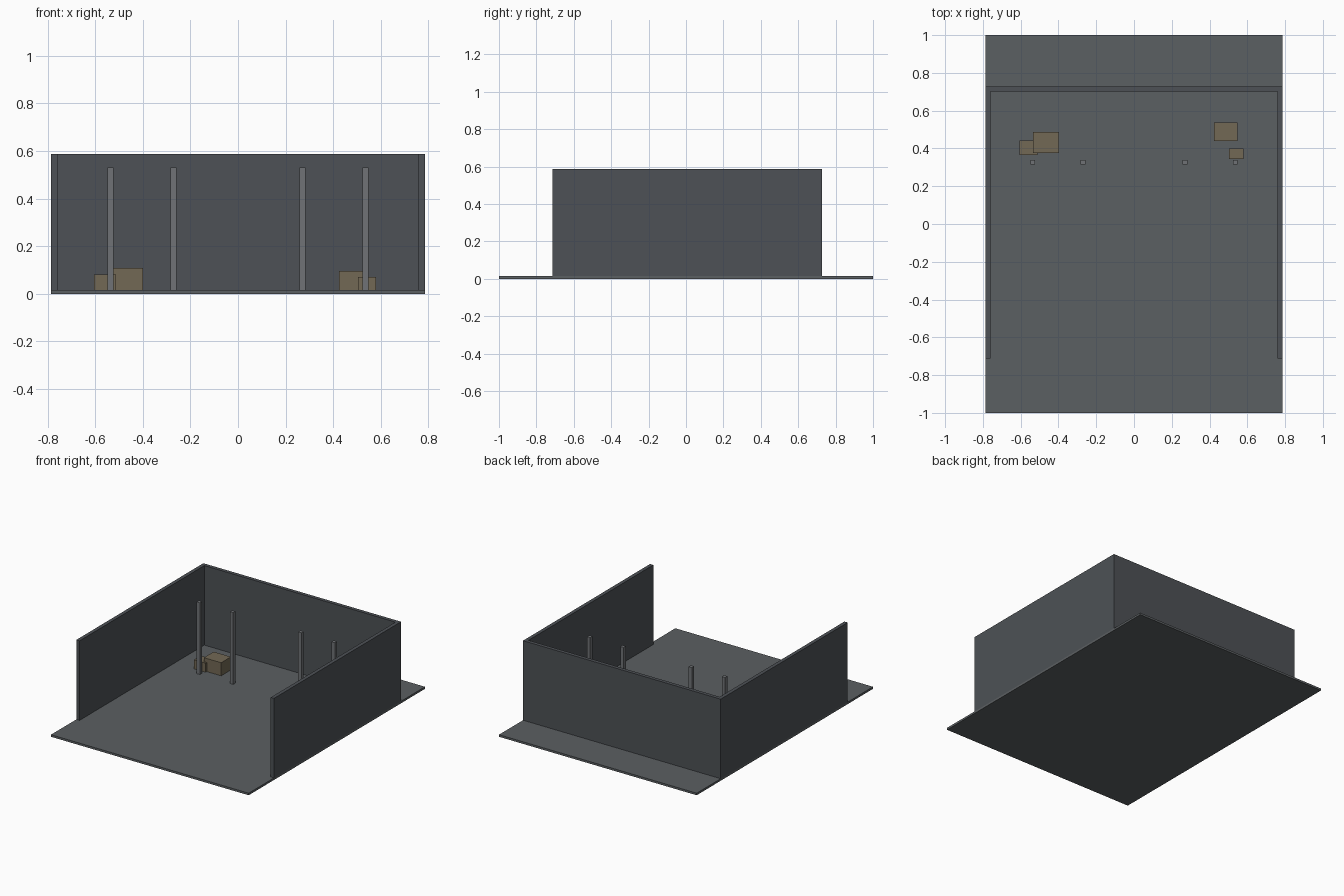
import bpy

if "Cube" in bpy.data.objects:
    bpy.data.objects.remove(bpy.data.objects["Cube"])

FLOOR_TOP = 0.015
WALL_TOP = 0.586


def material(name, rgb):
    mat = bpy.data.materials.new(name)
    mat.diffuse_color = (*rgb, 1)
    mat.use_nodes = True
    mat.node_tree.nodes["Principled BSDF"].inputs["Base Color"].default_value = mat.diffuse_color
    return mat


def box(name, x, y, z, mat):
    """Box from (min, max) ranges on each axis."""
    ranges = (x, y, z)
    bpy.ops.mesh.primitive_cube_add(size=1, location=[(a + b) / 2 for a, b in ranges])
    obj = bpy.context.object
    obj.name = name
    obj.scale = [b - a for a, b in ranges]
    bpy.ops.object.transform_apply(location=False, rotation=False, scale=True)
    obj.data.materials.append(mat)
    return obj


floor_mat = material("floor_grey", (0.105, 0.115, 0.122))
wall_mat = material("wall_grey", (0.075, 0.083, 0.092))
post_mat = material("post_grey", (0.16, 0.17, 0.18))
crate_mat = material("crate_brown", (0.17, 0.14, 0.09))

# Floor slab
box("floor", (-0.785, 0.785), (-1, 1), (0, FLOOR_TOP), floor_mat)

# Back wall and the two side walls
box("back_wall", (-0.785, 0.785), (0.702, 0.728), (FLOOR_TOP, WALL_TOP), wall_mat)
for side, x in (("left", (-0.785, -0.759)), ("right", (0.759, 0.785))):
    box(side + "_wall", x, (-0.713, 0.702), (FLOOR_TOP, WALL_TOP), wall_mat)

# Row of square posts
for i, x in enumerate((-0.536, -0.271, 0.271, 0.536)):
    box(f"post_{i + 1}", (x - 0.013, x + 0.013), (0.314, 0.34), (FLOOR_TOP, 0.53), post_mat)

# Crates in the two back corners
crates = (
    ("left_large_crate", (-0.535, -0.398), (0.377, 0.488), 0.109),
    ("left_small_crate", (-0.605, -0.512), (0.364, 0.441), 0.08),
    ("right_large_crate", (0.424, 0.547), (0.439, 0.537), 0.096),
    ("right_small_crate", (0.503, 0.58), (0.343, 0.401), 0.07),
)
for name, x, y, top in crates:
    box(name, x, y, (FLOOR_TOP, top), crate_mat)
